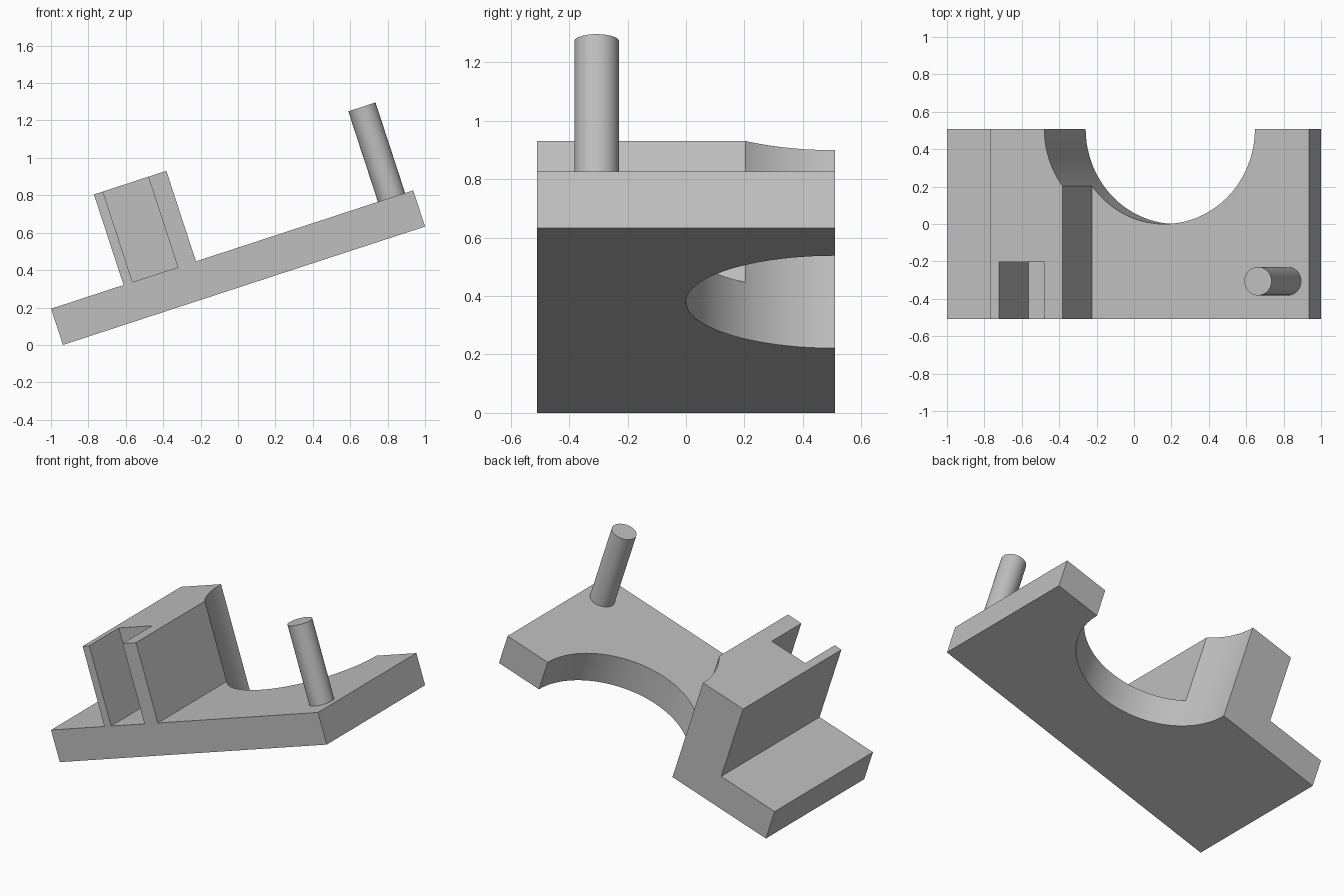
import bpy, bmesh, math
from mathutils import Matrix, Vector

cube = bpy.data.objects.get("Cube")
if cube:
    bpy.data.objects.remove(cube)

UNIT = 0.2037                      # one design unit
TILT = math.radians(18.1)
# Design frame: x along the plate, y from front to back, z off the plate
PLACE = (Matrix.Translation((-0.936, -2.5 * UNIT, 0))
         @ Matrix.Rotation(-TILT, 4, 'Y') @ Matrix.Scale(UNIT, 4))

grey = bpy.data.materials.new("plain_grey")
grey.use_nodes = True
colour = (0.52, 0.52, 0.52, 1)
grey.diffuse_color = colour
grey.node_tree.nodes["Principled BSDF"].inputs["Base Color"].default_value = colour


def finish(name, bm):
    bmesh.ops.recalc_face_normals(bm, faces=bm.faces)
    mesh = bpy.data.meshes.new(name)
    bm.to_mesh(mesh)
    bm.free()
    mesh.materials.append(grey)
    obj = bpy.data.objects.new(name, mesh)
    bpy.context.collection.objects.link(obj)
    return obj


def extrude_profile(name, points, y0, y1):
    bm = bmesh.new()
    face = bm.faces.new([bm.verts.new((x, y0, z)) for x, z in points])
    new = bmesh.ops.extrude_face_region(bm, geom=[face])["geom"]
    bmesh.ops.translate(bm, vec=(0, y1 - y0, 0),
                        verts=[v for v in new if isinstance(v, bmesh.types.BMVert)])
    return finish(name, bm)


def cylinder(name, x, y, z0, z1, radius, sides):
    bm = bmesh.new()
    bmesh.ops.create_cone(bm, cap_ends=True, segments=sides, radius1=radius,
                          radius2=radius, depth=z1 - z0,
                          matrix=Matrix.Translation((x, y, (z0 + z1) / 2)))
    return finish(name, bm)


def cut(obj, cutter):
    mod = obj.modifiers.new("cut", 'BOOLEAN')
    mod.operation = 'DIFFERENCE'
    mod.solver = 'EXACT'
    mod.object = cutter
    graph = bpy.context.evaluated_depsgraph_get()
    mesh = bpy.data.meshes.new_from_object(obj.evaluated_get(graph))
    obj.modifiers.clear()
    obj.data = mesh
    bpy.data.objects.remove(cutter)


# Plate with raised block, as one side profile
body = extrude_profile("base_plate_and_block",
                       [(0, 0), (10, 0), (10, 1), (4, 1), (4, 3.5),
                        (2, 3.5), (2, 1), (0, 1)], 0, 5)

# Slot in the front of the block, down to the plate
cut(body, extrude_profile("slot_cutter",
                          [(2.25, 1), (3.5, 1), (3.5, 5), (2.25, 5)], -1, 1.5))

# Half-round opening in the back edge
cut(body, cylinder("round_cutter", 6, 5, -1, 5, 2.5, 128))

# Upright pin near the high end
pin = cylinder("pin", 9.4, 1, 1, 3.5, 0.375, 48)

# Tilt and scale into place, smooth the round walls
for obj in (body, pin):
    obj.data.transform(PLACE)
    bpy.ops.object.select_all(action='DESELECT')
    obj.select_set(True)
    bpy.context.view_layer.objects.active = obj
    bpy.ops.object.shade_smooth_by_angle(angle=math.radians(25))
